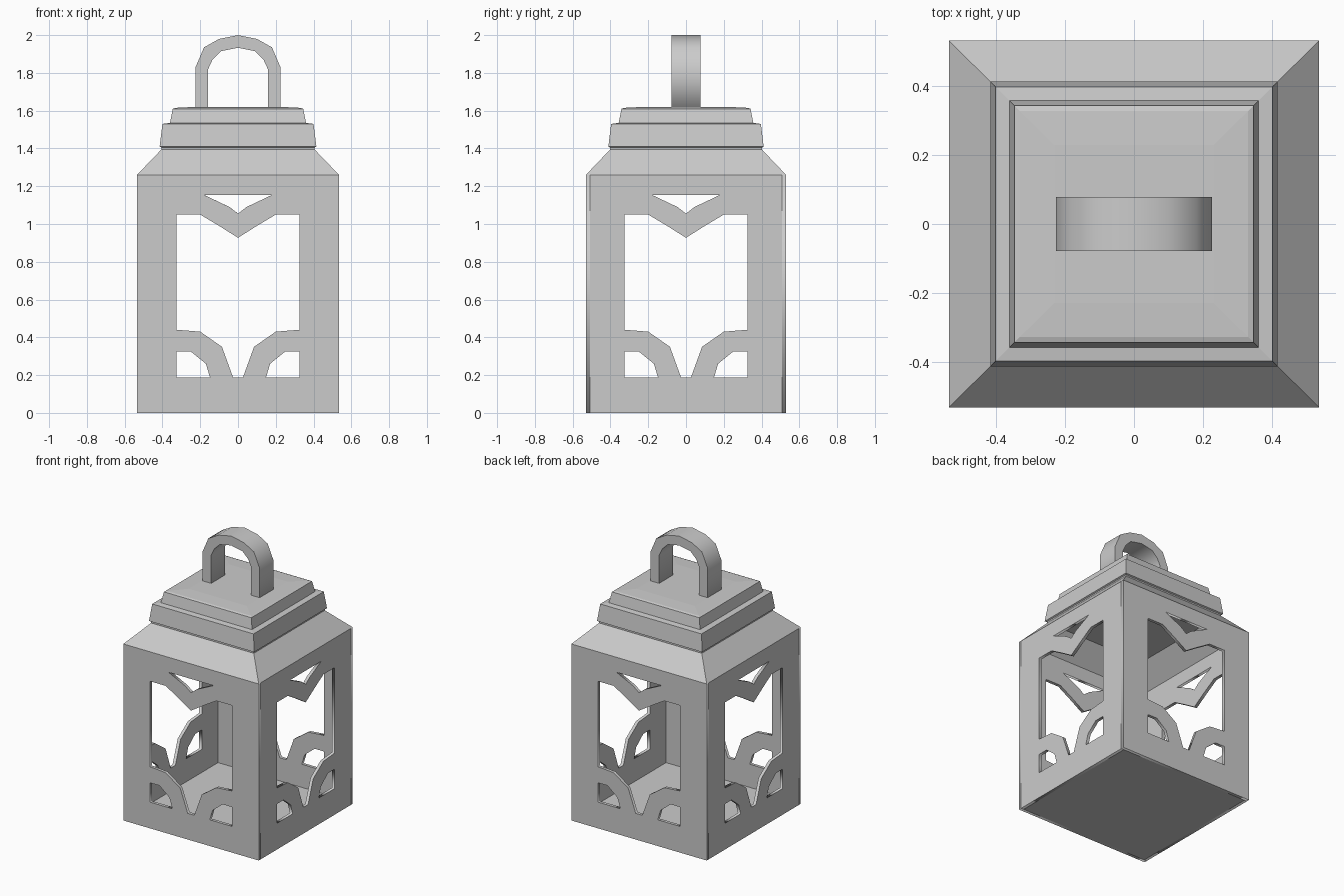
import bpy, bmesh
from math import pi
from mathutils import Matrix

if "Cube" in bpy.data.objects:
    bpy.data.objects.remove(bpy.data.objects["Cube"])

HX, HY, T = 0.535, 0.53, 0.022   # body half sizes, wall thickness


def add_object(name, bm):
    bmesh.ops.recalc_face_normals(bm, faces=bm.faces)
    mesh = bpy.data.meshes.new(name)
    bm.to_mesh(mesh)
    bm.free()
    obj = bpy.data.objects.new(name, mesh)
    bpy.context.collection.objects.link(obj)
    return obj


def prism(name, loops, thickness, matrix):
    """Upright plate from an outline plus holes given as (x, z) loops."""
    cu = bpy.data.curves.new(name + "_outline", 'CURVE')
    cu.dimensions, cu.fill_mode, cu.extrude = '2D', 'BOTH', thickness / 2
    for loop in loops:
        sp = cu.splines.new('POLY')
        sp.points.add(len(loop) - 1)
        for p, (x, z) in zip(sp.points, loop):
            p.co = (x, z, 0, 1)
        sp.use_cyclic_u = True
    tmp = bpy.data.objects.new(name + "_outline", cu)
    bpy.context.collection.objects.link(tmp)
    dg = bpy.context.evaluated_depsgraph_get()
    mesh = bpy.data.meshes.new_from_object(tmp.evaluated_get(dg))
    bm = bmesh.new()
    bm.from_mesh(mesh)
    bpy.data.objects.remove(tmp)
    bpy.data.curves.remove(cu)
    bpy.data.meshes.remove(mesh)
    bmesh.ops.remove_doubles(bm, verts=bm.verts, dist=1e-5)
    bm.transform(matrix @ Matrix.Rotation(pi / 2, 4, 'X'))
    return add_object(name, bm)


def square_loft(name, profile):
    """Stack of square rings (half width, z), capped at both ends."""
    bm = bmesh.new()
    k = HY / HX
    rings = [[bm.verts.new((sx * h, sy * h * k, z))
              for sx, sy in ((-1, -1), (1, -1), (1, 1), (-1, 1))] for h, z in profile]
    for a, b in zip(rings, rings[1:]):
        for i in range(4):
            j = (i + 1) % 4
            bm.faces.new((a[i], a[j], b[j], b[i]))
    bm.faces.new(rings[0][::-1])
    bm.faces.new(rings[-1])
    return add_object(name, bm)


def mirrored(half):
    """Complete a left half outline; points on the axis are kept once."""
    return half + [(-x, z) for x, z in reversed(half) if abs(x) > 1e-6]


# Pierced wall openings
window = mirrored([(-0.026, 0.187), (-0.085, 0.35), (-0.2, 0.43), (-0.325, 0.44),
                   (-0.325, 1.05), (-0.2, 1.05), (-0.1, 0.99), (0, 0.927)])
top_hole = mirrored([(-0.178, 1.153), (-0.112, 1.095 + 0.03), (-0.045, 1.09), (0, 1.055)])
top_hole[1], top_hole[-2] = (-0.115, 1.115), (0.115, 1.115)
top_hole = mirrored([(-0.178, 1.153), (-0.045, 1.09), (0, 1.055)])
corner_hole = [(-0.325, 0.187), (-0.148, 0.187), (-0.17, 0.26), (-0.25, 0.325), (-0.325, 0.325)]
holes = [window, top_hole, corner_hole, [(-x, z) for x, z in corner_hole]]

# Four walls; the side walls fit between front and back
for i, name in enumerate(("front_wall", "right_wall", "back_wall", "left_wall")):
    side = i % 2
    w = HY - T if side else HX
    dist = (HX if side else HY) - T / 2
    outline = [(-w, 0), (w, 0), (w, 1.26), (-w, 1.26)]
    m = Matrix.Rotation(i * pi / 2, 4, 'Z') @ Matrix.Translation((0, -dist, 0))
    prism(name, [outline] + holes, T, m)

# Floor plate
square_loft("floor", [(HX - T, 0), (HX - T, T)])

# Stepped roof, hollow underneath
square_loft("roof", [(0.385, 1.385), (HX - T, 1.25), (HX - T, 1.26), (HX, 1.26),
                     (0.405, 1.395), (0.405, 1.405), (0.415, 1.41), (0.40, 1.53),
                     (0.36, 1.535), (0.345, 1.61), (0.33, 1.615), (0.23, 1.62)])

# Arched carrying handle
outer = mirrored([(-0.225, 1.6), (-0.225, 1.83), (-0.18, 1.935), (-0.1, 1.98), (0, 2.0)])
inner = mirrored([(-0.158, 1.6), (-0.158, 1.82), (-0.135, 1.87), (-0.09, 1.915), (0, 1.933)])
prism("handle", [outer + inner[::-1]], 0.155, Matrix.Identity(4))
